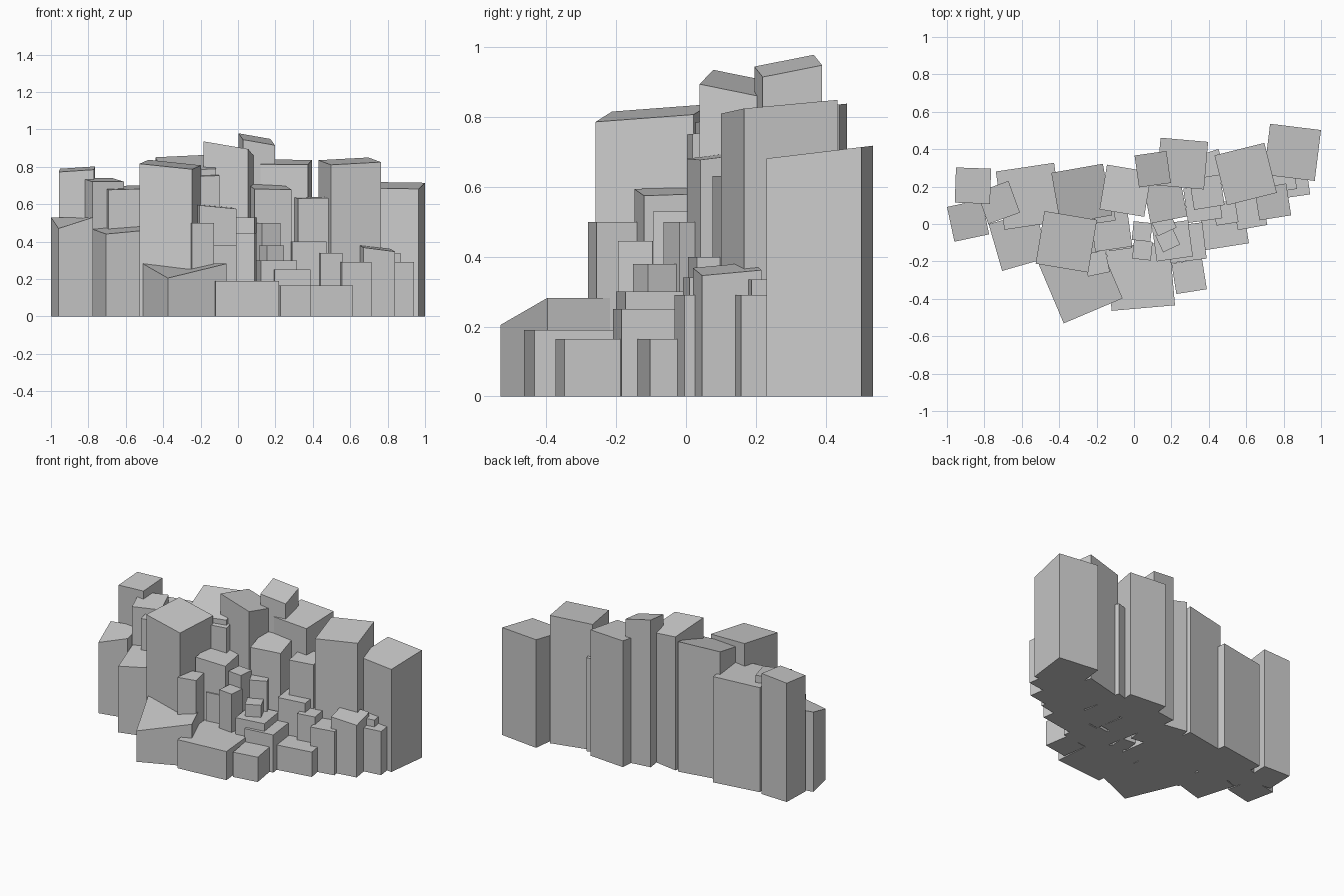
import bpy
from math import cos, sin, radians


def column(name, x, y, size, turn, z, gx=0.0, gy=0.0, dip=0.0):
    """Square rock column; the top is tilted by gx, gy, dip lowers the front-left corner."""
    h, c, s = size / 2, cos(radians(turn)), sin(radians(turn))
    low, top = [], []
    for i, (u, v) in enumerate(((-h, -h), (h, -h), (h, h), (-h, h))):
        dx, dy = u * c - v * s, u * s + v * c
        low.append((x + dx, y + dy, 0))
        top.append((x + dx, y + dy, z + gx * dx + gy * dy - (dip if i == 0 else 0)))
    faces = [(3, 2, 1, 0), (4, 5, 6, 7)]
    faces += [(i, (i + 1) % 4, (i + 1) % 4 + 4, i + 4) for i in range(4)]
    mesh = bpy.data.meshes.new(name)
    mesh.from_pydata(low + top, [], faces)
    mesh.update()
    bpy.context.collection.objects.link(bpy.data.objects.new(name, mesh))


# each row: x, y, size, turn in degrees, height at centre, tilt x, tilt y, corner dip

# tall columns along the back
back = [
    (.847, .383, .274, -7, .70, 0, .12),
    (.597, .267, .275, 14, .83, .03, .10),
    (.258, .323, .255, -5, .825, 0, .10),
    (.10, .293, .172, 8, .947, -.20, .17),
    (-.045, .178, .242, -9.5, .891, -.20, -.17),
    (-.28, .16, .28, 10, .82, 0, .27),
    (-.56, .148, .315, 8.5, .69, .02, .06),
    (-.861, .205, .188, -2, .787, .07, .09),
    (-.725, .115, .18, 20, .73, -.04, .10),
    (.40, .30, .16, 18, .62, 0, 0),
]

# medium columns of the left half
left = [
    (-.362, -.095, .285, -9.5, .812, -.09, .09),
    (-.616, -.09, .26, 16, .465, .06, .12),
    (-.887, .018, .19, 12, .53, 0, 0, .06),
    (-.20, -.21, .12, 12, .50),
    (-.122, -.035, .20, 8, .588, -.10, .02),
    (-.16, .065, .11, 8, .757, 0, .10),
    (-.08, -.075, .125, 8, .38),
    (-.285, -.307, .342, 23, .282, 0, 0, .077),
]

# medium columns right of the centre
right = [
    (.168, .12, .20, 11, .692, -.04, .12),
    (.39, .17, .165, 9, .635, 0, .04),
    (.368, .11, .185, 8, .40),
    (.49, .06, .12, 9, .34),
    (.62, .06, .16, 10, .29),
    (.742, .118, .172, 9, .365, -.14, .07),
    (.86, .22, .145, 8, .29),
    (.80, .24, .125, 9, .335),
]

# small columns in the middle and the low steps at the front
front = [
    (.043, -.04, .10, -6, .53),
    (.045, -.14, .10, -6, .445),
    (.155, .008, .11, 25, .50),
    (.18, -.085, .10, 25, .38),
    (.205, -.09, .195, 8, .30),
    (.28, -.10, .195, 7, .25),
    (.035, -.28, .34, 5, .19),
    (.295, -.28, .165, 9, .165),
    (.48, -.005, .235, 9, .165),
]

for label, rows in (("back", back), ("left", left), ("right", right), ("front", front)):
    for i, row in enumerate(rows):
        column(f"{label}_rock_column_{i + 1}", *row)
